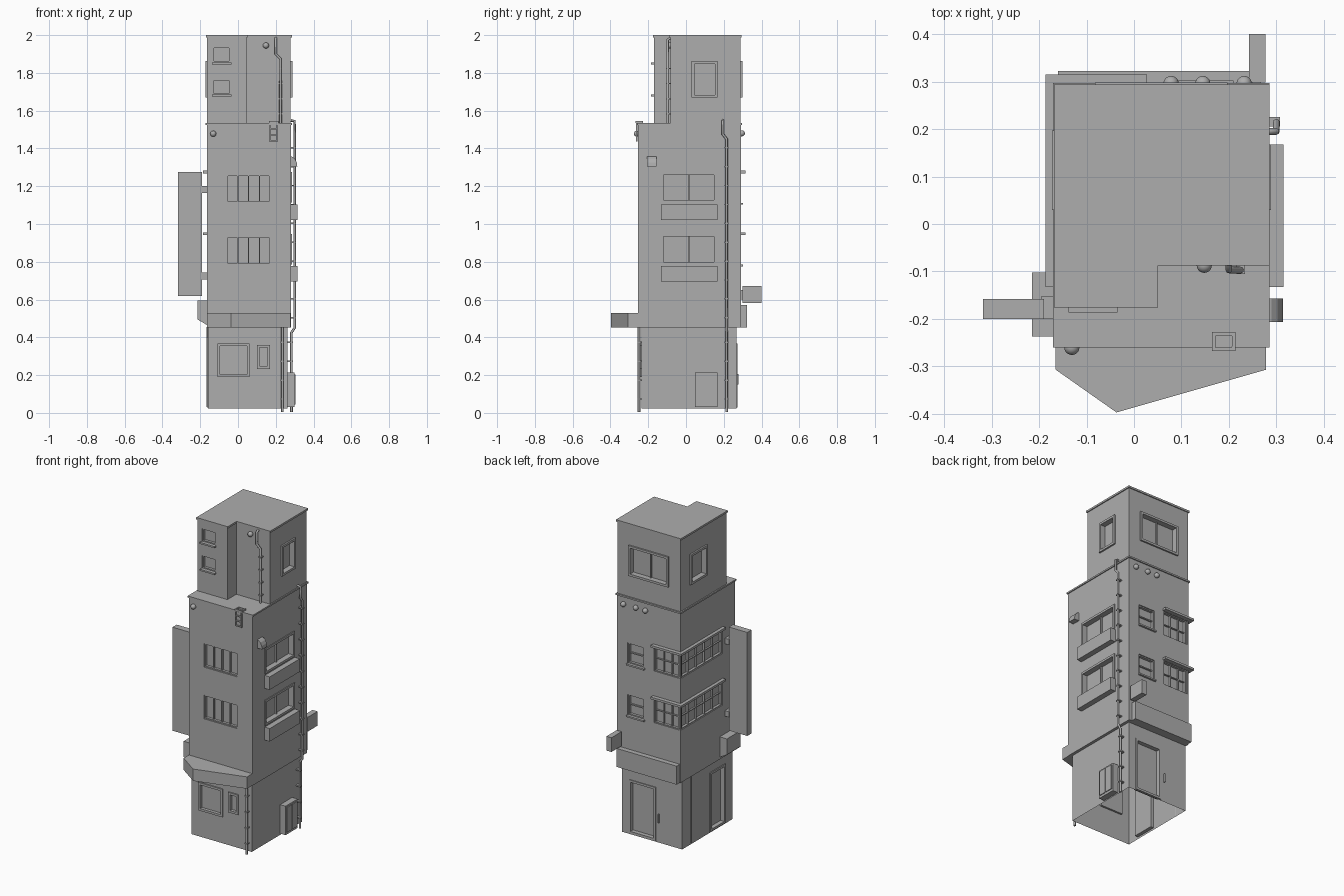
import bpy, bmesh
from mathutils import Vector

cube = bpy.data.objects.get("Cube")
if cube:
    bpy.data.objects.remove(cube, do_unlink=True)

grey = bpy.data.materials.new("plain_grey")
grey.use_nodes = True
grey.diffuse_color = (0.42, 0.42, 0.42, 1)
grey.node_tree.nodes["Principled BSDF"].inputs["Base Color"].default_value = (0.42, 0.42, 0.42, 1)

# Walls: facing, plane, start, end, bottom, top
LOW, MID, ROOF, TOP = 0.022, 0.453, 1.533, 2.0
WALLS = {
    "low_front": ("front", -0.236, -0.16, 0.262, LOW, MID),
    "low_back": ("back", 0.267, -0.16, 0.262, LOW, MID),
    "low_east": ("east", 0.262, -0.236, 0.267, LOW, MID),
    "low_west": ("west", -0.16, -0.236, 0.267, LOW, MID),
    "mid_front": ("front", -0.254, -0.165, 0.28, MID, ROOF),
    "mid_back": ("back", 0.29, -0.165, 0.28, MID, ROOF),
    "mid_east": ("east", 0.28, -0.254, 0.29, MID, ROOF),
    "mid_west": ("west", -0.165, -0.254, 0.29, MID, ROOF),
    "top_front": ("front", -0.17, -0.163, 0.045, ROOF, TOP),
    "top_return": ("east", 0.045, -0.17, -0.081, ROOF, TOP),
    "top_notch": ("front", -0.081, 0.045, 0.279, ROOF, TOP),
    "top_back": ("back", 0.288, -0.163, 0.279, ROOF, TOP),
    "top_east": ("east", 0.279, -0.081, 0.288, ROOF, TOP),
    "top_west": ("west", -0.163, -0.17, 0.288, ROOF, TOP),
}
holes = {w: [] for w in WALLS}


def at(wall, u, z, d):
    """Point on a wall, pushed out by d."""
    side, plane = WALLS[wall][:2]
    p = plane + (d if side in ("east", "back") else -d)
    return Vector((u, p, z)) if side in ("front", "back") else Vector((p, u, z))


def finish(name, bm, smooth=False):
    mesh = bpy.data.meshes.new(name)
    bm.to_mesh(mesh)
    bm.free()
    obj = bpy.data.objects.new(name, mesh)
    bpy.context.collection.objects.link(obj)
    mesh.materials.append(grey)
    for p in mesh.polygons:
        p.use_smooth = smooth
    return obj


def boxes(name, pairs):
    """One object made of boxes given by two opposite corners."""
    bm = bmesh.new()
    for a, b in pairs:
        a, b = Vector(a), Vector(b)
        size, mid = b - a, (a + b) / 2
        for v in bmesh.ops.create_cube(bm, size=1)["verts"]:
            v.co = Vector([v.co[i] * abs(size[i]) + mid[i] for i in range(3)])
    return finish(name, bm)


def wbox(wall, u0, u1, z0, z1, d0, d1):
    return at(wall, u0, z0, d0), at(wall, u1, z1, d1)


def prism(name, points, offset):
    bm = bmesh.new()
    base = bm.faces.new([bm.verts.new(p) for p in points])
    new = bmesh.ops.extrude_face_region(bm, geom=[base])["geom"]
    bmesh.ops.translate(bm, vec=offset, verts=[g for g in new if isinstance(g, bmesh.types.BMVert)])
    bmesh.ops.recalc_face_normals(bm, faces=bm.faces)
    return finish(name, bm)


def opening(name, wall, u0, u1, z0, z1, cols=1, rows=1, out=0.0, depth=0.022, t=0.007, sill=0.0):
    """Recess in a wall with surround, mullions, transoms and sill."""
    holes[wall].append((u0, u1, z0, z1, depth))
    back, rim = -depth, max(out, -0.006)
    if out == 0:
        rim = -0.006
    bars = [(u0, u0 + t, z0, z1, back, rim), (u1 - t, u1, z0, z1, back, rim),
            (u0, u1, z0, z0 + t, back, rim), (u0, u1, z1 - t, z1, back, rim)]
    if out > 0:
        bars += [(u0 - t, u0, z0 - t, z1 + t, 0, out), (u1, u1 + t, z0 - t, z1 + t, 0, out),
                 (u0, u1, z0 - t, z0, 0, out), (u0, u1, z1, z1 + t, 0, out)]
    for i in range(1, cols):
        u = u0 + (u1 - u0) * i / cols
        bars.append((u - t / 2, u + t / 2, z0, z1, back, back + 0.012))
    for i in range(1, rows):
        z = z0 + (z1 - z0) * i / rows
        bars.append((u0, u1, z - t / 2, z + t / 2, back, back + 0.01))
    if sill:
        bars.append((u0 - 0.005, u1 + 0.005, z0 - 0.01, z0, 0, sill))
    boxes(name, [wbox(wall, *b) for b in bars])


# Windows and eaves of the two middle floors
for floor, z in (("lower", 0.785), ("upper", 1.112)):
    opening(floor + "_front_window", "mid_front", -0.06, 0.172, z, z + 0.15, cols=4)
    opening(floor + "_balcony_window", "mid_east", -0.127, 0.155, z + 0.008, z + 0.155, cols=2, out=0.005, depth=0.03)
    boxes(floor + "_balcony", [wbox("mid_east", -0.133, 0.168, z - 0.09, z - 0.008, 0, 0.035)])
    opening(floor + "_back_window", "mid_back", 0.09, 0.205, z, z + 0.13, rows=2, sill=0.012)
    opening(floor + "_corner_window_back", "mid_back", -0.158, 0.02, z, z + 0.155, cols=3, rows=2, t=0.005)
    opening(floor + "_corner_window_side", "mid_west", -0.13, 0.283, z, z + 0.155, cols=5, rows=2, t=0.005)
    boxes(floor + "_corner_eave", [((-0.186, -0.133, z + 0.156), (-0.165, 0.315, z + 0.17)),
                                   ((-0.165, 0.29, z + 0.156), (0.027, 0.315, z + 0.17))])

# Top floor windows
for i, z in enumerate((1.685, 1.855)):
    opening(f"top_front_window_{i + 1}", "top_front", -0.133, -0.04, z, z + 0.083, sill=0.016)
for wall, u0, u1, cols in (("top_east", 0.037, 0.16, 1), ("top_west", 0.037, 0.19, 1), ("top_back", -0.075, 0.19, 2)):
    opening(wall + "_window", wall, u0, u1, 1.677, 1.855, cols=cols, out=0.01, depth=0.025)

# Ground floor windows and doors
opening("shop_window", "low_front", -0.101, 0.055, 0.197, 0.36, out=0.008, depth=0.012)
opening("small_shop_window", "low_front", 0.107, 0.163, 0.24, 0.353, out=0.008, depth=0.012)
opening("back_door", "low_back", 0.03, 0.205, 0.035, 0.36, out=0.005)
opening("side_door", "low_west", -0.155, -0.015, 0.035, 0.395, out=0.005)
boxes("back_door_handle", [wbox("low_back", -0.002, 0.003, 0.15, 0.205, 0, 0.012)])


def shell(name, prefix, slabs):
    """Walls with recesses cut in, plus flat floor or roof faces."""
    bm = bmesh.new()
    for wall, (side, plane, a, b, z0, z1) in WALLS.items():
        if not wall.startswith(prefix):
            continue
        cuts = holes[wall]
        us = sorted({a, b, *[h[i] for h in cuts for i in (0, 1)]})
        zs = sorted({z0, z1, *[h[i] for h in cuts for i in (2, 3)]})

        def face(*pts):
            pts = pts[::-1] if side in ("back", "west") else pts
            bm.faces.new([bm.verts.new(at(wall, *p)) for p in pts])

        for l, r in zip(us, us[1:]):
            for lo, hi in zip(zs, zs[1:]):
                u, z = (l + r) / 2, (lo + hi) / 2
                if not any(h[0] < u < h[1] and h[2] < z < h[3] for h in cuts):
                    face((l, lo, 0), (r, lo, 0), (r, hi, 0), (l, hi, 0))
        for l, r, lo, hi, d in cuts:
            ring = [(l, lo), (r, lo), (r, hi), (l, hi)]
            face(*[(*p, -d) for p in ring])
            for p, q in zip(ring, ring[1:] + ring[:1]):
                face((*p, 0), (*q, 0), (*q, -d), (*p, -d))
    for outline, z, up in slabs:
        bm.faces.new([bm.verts.new((x, y, z)) for x, y in (outline if up else outline[::-1])])
    bmesh.ops.remove_doubles(bm, verts=bm.verts, dist=0.0001)
    finish(name, bm)


def rect(x0, y0, x1, y1):
    return [(x0, y0), (x1, y0), (x1, y1), (x0, y1)]


def ell(g):
    return [(-0.163 - g, -0.17 - g), (0.045 + g, -0.17 - g), (0.045 + g, -0.081 - g),
            (0.279 + g, -0.081 - g), (0.279 + g, 0.288 + g), (-0.163 - g, 0.288 + g)]


middle = rect(-0.165, -0.254, 0.28, 0.29)
shell("ground_floor", "low", [])
shell("middle_floors", "mid", [(middle, MID, False), (middle, ROOF, True)])
shell("top_floor", "top", [(ell(0), TOP - 0.005, True)])

# Roof edges and front canopy
prism("middle_roof_edge", [(x, y, ROOF - 0.008) for x, y in rect(-0.171, -0.26, 0.286, 0.297)], (0, 0, 0.01))
prism("top_roof_edge", [(x, y, TOP - 0.012) for x, y in ell(0.006)], (0, 0, 0.012))
prism("front_canopy", [(-0.165, -0.25, MID), (-0.165, -0.307, MID), (-0.037, -0.397, MID),
                       (0.278, -0.307, MID), (0.278, -0.25, MID)], (0, 0, 0.075))

# Signs, lamp box and side awning
boxes("hanging_sign", [((-0.318, -0.2, 0.62), (-0.19, -0.158, 1.275))])
boxes("hanging_sign_brackets", [((-0.195, -0.2, z), (-0.16, -0.152, z + 0.035)) for z in (0.707, 1.165)])
boxes("back_sign", [((-0.16, 0.285, MID), (0.26, 0.322, 0.57))])
boxes("back_lamp_box", [((0.242, 0.298, 0.582), (0.277, 0.4, 0.672)), ((0.25, 0.285, 0.6), (0.268, 0.3, 0.65))])
prism("side_awning", [(-0.16, -0.237, 0.595), (-0.215, -0.237, 0.595), (-0.215, -0.237, 0.495),
                      (-0.16, -0.237, 0.463)], (0, 0.135, 0))

# Meter cabinet with door plates
boxes("meter_cabinet", [wbox("low_east", 0.047, 0.168, 0.03, 0.213, 0, 0.038),
                        wbox("low_east", 0.055, 0.104, 0.045, 0.203, 0.038, 0.043),
                        wbox("low_east", 0.111, 0.16, 0.045, 0.203, 0.038, 0.043)])

# Curved vent hood
hood = [(0.278, -0.207, 1.305), (0.314, -0.207, 1.305), (0.311, -0.207, 1.326),
        (0.302, -0.207, 1.345), (0.29, -0.207, 1.355), (0.278, -0.207, 1.358)]
prism("vent_hood", hood, (0, 0.05, 0))

# Round vent caps
for i, (wall, u, z) in enumerate((("top_notch", 0.148, 1.945), ("mid_front", -0.131, 1.478),
                                  ("mid_back", 0.078, 1.48), ("mid_back", 0.145, 1.48), ("mid_back", 0.232, 1.48))):
    bm = bmesh.new()
    bmesh.ops.create_uvsphere(bm, u_segments=20, v_segments=12, radius=0.016)
    bmesh.ops.translate(bm, vec=at(wall, u, z, 0.006), verts=bm.verts)
    finish(f"vent_cap_{i + 1}", bm, smooth=True)

# Hanging escape ladder
ladder = [wbox("mid_front", u, u + 0.006, 1.437, 1.545, 0.004, 0.012) for u in (0.165, 0.205)]
ladder += [wbox("mid_front", 0.165, 0.211, z, z + 0.007, 0.004, 0.012) for z in (1.437, 1.468, 1.5, 1.53)]
ladder += [((u, -0.268, 1.534), (u + 0.008, -0.228, 1.545)) for u in (0.164, 0.206)]
ladder += [((0.164, y, 1.534), (0.214, y + 0.008, 1.545)) for y in (-0.268, -0.236)]
boxes("escape_ladder", ladder)


def pipe(name, points, radius=0.007):
    curve = bpy.data.curves.new(name, "CURVE")
    curve.dimensions = "3D"
    curve.bevel_depth, curve.bevel_resolution, curve.use_fill_caps = radius, 2, True
    line = curve.splines.new("POLY")
    line.points.add(len(points) - 1)
    for p, co in zip(line.points, points):
        p.co = (*co, 1)
    curve.materials.append(grey)
    bpy.context.collection.objects.link(bpy.data.objects.new(name, curve))


# Drain pipes and their clips
pipe("side_drain_pipe", [(0.28, 0.195, 1.548), (0.3, 0.195, 1.545), (0.3, 0.195, 1.475), (0.3, 0.215, 1.45),
                         (0.3, 0.215, 0.45), (0.283, 0.215, 0.425), (0.283, 0.215, 0.005)])
pipe("top_drain_pipe", [(0.2, -0.082, 1.985), (0.2, -0.097, 1.975), (0.2, -0.097, 1.9),
                        (0.225, -0.097, 1.875), (0.225, -0.097, 1.535)])
pipe("front_drain_pipe", [(0.235, -0.249, 0.455), (0.235, -0.249, 0.005)])
pipe("side_conduit", [(-0.163, 0.18, 0.455), (-0.163, 0.18, 0.03)], 0.004)
clips = [wbox("mid_east", 0.205, 0.225, 0.5 + i * 0.1, 0.507 + i * 0.1, 0, 0.028) for i in range(10)]
clips += [wbox("low_east", 0.205, 0.225, 0.07 + i * 0.1, 0.077 + i * 0.1, 0, 0.03) for i in range(4)]
clips += [wbox("top_notch", 0.216, 0.234, 1.58 + i * 0.08, 1.587 + i * 0.08, 0, 0.024) for i in range(4)]
clips += [wbox("low_front", 0.226, 0.244, 0.07 + i * 0.1, 0.077 + i * 0.1, 0, 0.021) for i in range(4)]
boxes("pipe_clips", clips)
